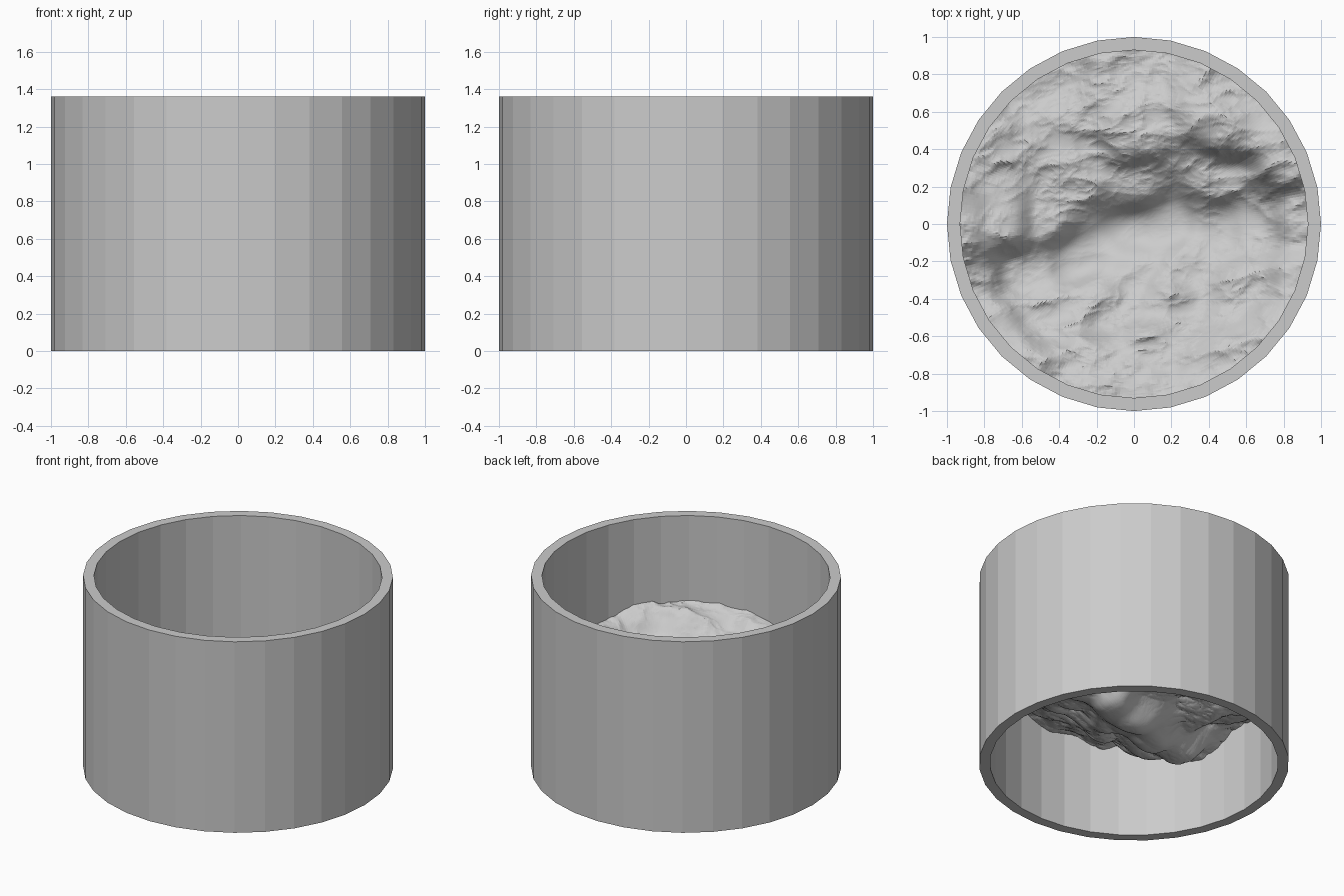
import bpy, bmesh, math
from mathutils import Vector, noise

if "Cube" in bpy.data.objects:
    bpy.data.objects.remove(bpy.data.objects["Cube"])

SIDES, R_OUT, R_IN, HEIGHT = 32, 1.0, 0.93, 1.36


def material(name, v):
    m = bpy.data.materials.new(name)
    m.diffuse_color = (v, v, v, 1)
    m.use_nodes = True
    m.node_tree.nodes["Principled BSDF"].inputs["Base Color"].default_value = m.diffuse_color
    return m


def make_object(name, bm, mat):
    bmesh.ops.recalc_face_normals(bm, faces=bm.faces)
    me = bpy.data.meshes.new(name)
    bm.to_mesh(me)
    bm.free()
    me.materials.append(mat)
    ob = bpy.data.objects.new(name, me)
    bpy.context.collection.objects.link(ob)
    return ob


stone_grey = material("stone grey", 0.60)

# Tube wall: a square profile swept round 32 flat sides
bm = bmesh.new()
profile = [(R_OUT, 0), (R_OUT, HEIGHT), (R_IN, HEIGHT), (R_IN, 0)]
rings = []
for i in range(SIDES):
    a = 2 * math.pi * i / SIDES
    rings.append([bm.verts.new((r * math.cos(a), r * math.sin(a), z)) for r, z in profile])
for i in range(SIDES):
    p, q = rings[i], rings[(i + 1) % SIDES]
    for k in range(4):
        n = (k + 1) % 4
        bm.faces.new((p[k], q[k], q[n], p[n]))
make_object("tube_wall", bm, stone_grey)

# Landscape: key heights of the valley floor, slopes and ridges
KEY = [
    # valley floor from east to west
    (.9, 0, .64), (.65, -.02, .45), (.45, 0, .35), (.2, 0, .28), (0, -.02, .25),
    (-.3, -.16, .29), (-.6, -.27, .35), (-.87, -.3, .54),
    # southern slope
    (.3, -.22, .42), (0, -.25, .37), (.2, -.45, .51), (-.2, -.45, .46),
    (.6, -.35, .57), (.15, -.68, .62), (-.25, -.72, .60), (-.5, -.5, .48),
    (.36, -.86, .74), (.1, -.92, .73), (-.2, -.91, .70), (.53, -.76, .77),
    (.75, -.55, .75), (.88, -.3, .74), (-.55, -.75, .66), (-.72, -.58, .60),
    # northern ridge and side valley
    (0, .2, .43), (0, .45, .60), (-.25, .28, .46), (-.42, .45, .48),
    (-.53, .76, .43), (0, .92, .52), (.45, .2, .49), (.5, .55, .70),
    (.85, .38, .72), (.5, .78, .64), (-.7, .02, .59), (-.93, 0, .66),
    (-.8, .4, .53), (-.45, .03, .46),
]


def height(x, y):
    total = weight = 0
    for kx, ky, kz in KEY:
        w = 1 / ((x - kx) ** 2 + (y - ky) ** 2 + 0.025) ** 3
        total += w * kz
        weight += w
    base = total / weight
    rough = min(1, max(0.15, (base - 0.30) / 0.18))
    # crags stretched along one direction like eroded spurs
    p = Vector((x * 1.7 + y * 0.5 + 3.1, y * 2.8 - x * 0.7 + 7.4, 0.5))
    crag = noise.ridged_multi_fractal(p, 1.1, 2.1, 6, 1.0, 1.6)
    return base + rough * 0.055 * (min(crag, 2.2) - 1.2)


# Terrain sheet: a fine disc that follows the inner sides of the tube
RINGS, SEGS = 130, 384
bm = bmesh.new()
centre = bm.verts.new((0, 0, height(0, 0)))
step = 2 * math.pi / SIDES
previous = None
for j in range(1, RINGS + 1):
    ring = []
    for i in range(SEGS):
        a = step * (i % 12) / 12
        r = R_IN * math.cos(step / 2) / math.cos(a - step / 2) * j / RINGS
        turn = 2 * math.pi * i / SEGS
        x, y = r * math.cos(turn), r * math.sin(turn)
        ring.append(bm.verts.new((x, y, height(x, y))))
    for i in range(SEGS):
        n = (i + 1) % SEGS
        if previous:
            bm.faces.new((previous[i], ring[i], ring[n], previous[n]))
        else:
            bm.faces.new((centre, ring[i], ring[n]))
    previous = ring
terrain = make_object("terrain", bm, stone_grey)
if terrain.data.polygons[0].normal.z < 0:
    terrain.data.flip_normals()
